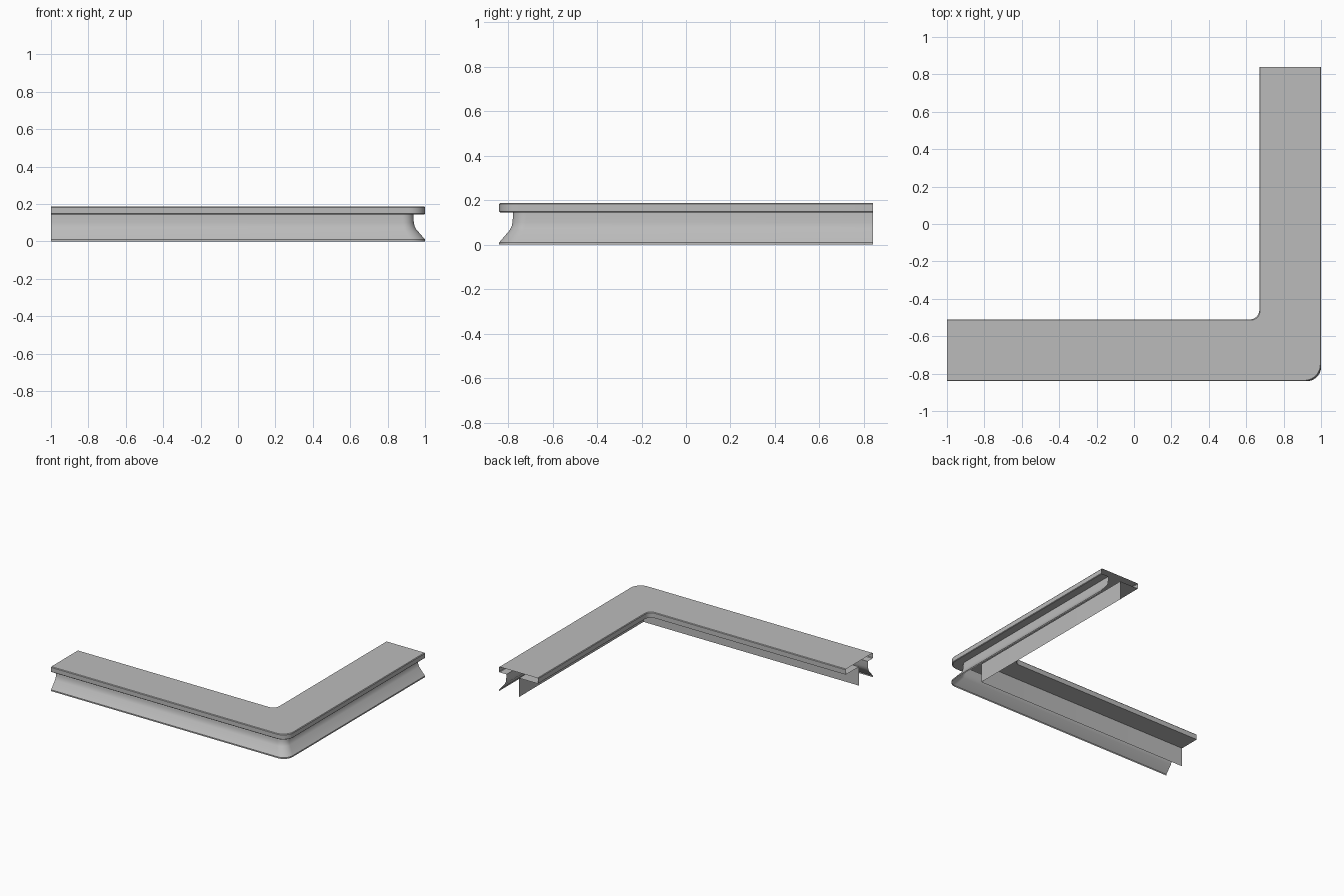
import bpy, bmesh, math

if "Cube" in bpy.data.objects:
    bpy.data.objects.remove(bpy.data.objects["Cube"])

HX, HY = 1.0, 0.84      # half extents of the L
ARC = 10                # segments round the corner

mat = bpy.data.materials.new("light grey")
mat.diffuse_color = (0.5, 0.5, 0.5, 1)
mat.use_nodes = True
mat.node_tree.nodes["Principled BSDF"].inputs["Base Color"].default_value = mat.diffuse_color


def rail(d, z, r):
    """L path at inset d from the outer edge, with corner radius r."""
    cx, cy = HX - d - r, -HY + d + r
    pts = [(-HX, -HY + d, z)]
    for i in range(ARC + 1):
        a = -math.pi / 2 + math.pi / 2 * i / ARC
        pts.append((cx + r * math.cos(a), cy + r * math.sin(a), z))
    pts.append((HX - d, HY, z))
    return pts


def sweep(name, profile):
    """Skin an open (inset, height, corner radius) profile along the L."""
    bm = bmesh.new()
    rails = [[bm.verts.new(p) for p in rail(*q)] for q in profile]
    for a, b in zip(rails, rails[1:]):
        for i in range(len(a) - 1):
            bm.faces.new((a[i], a[i + 1], b[i + 1], b[i]))
    me = bpy.data.meshes.new(name)
    bm.to_mesh(me)
    bm.free()
    me.materials.append(mat)
    ob = bpy.data.objects.new(name, me)
    bpy.context.collection.objects.link(ob)
    bpy.ops.object.select_all(action='DESELECT')
    ob.select_set(True)
    bpy.context.view_layer.objects.active = ob
    bpy.ops.object.shade_smooth_by_angle(angle=math.radians(35))
    return ob


# Flared front panel with a small kick edge at the floor
sweep("front_panel", [
    (0.0, 0.0, 0.075), (0.0, 0.01, 0.075), (0.048, 0.066, 0.065),
    (0.056, 0.082, 0.06), (0.06, 0.1, 0.06), (0.063, 0.145, 0.06)])

# Counter top: hollow slab with overhanging lips, open between the panels
sweep("counter_top", [
    (0.063, 0.145, 0.06), (0.004, 0.145, 0.085), (0.0, 0.149, 0.085),
    (0.0, 0.182, 0.085), (0.004, 0.187, 0.085), (0.326, 0.187, 0.05),
    (0.33, 0.182, 0.05), (0.33, 0.145, 0.05), (0.17, 0.145, 0.004)])

# Upright panel on the staff side
sweep("back_panel", [(0.17, 0.145, 0.004), (0.17, 0.0, 0.004)])
